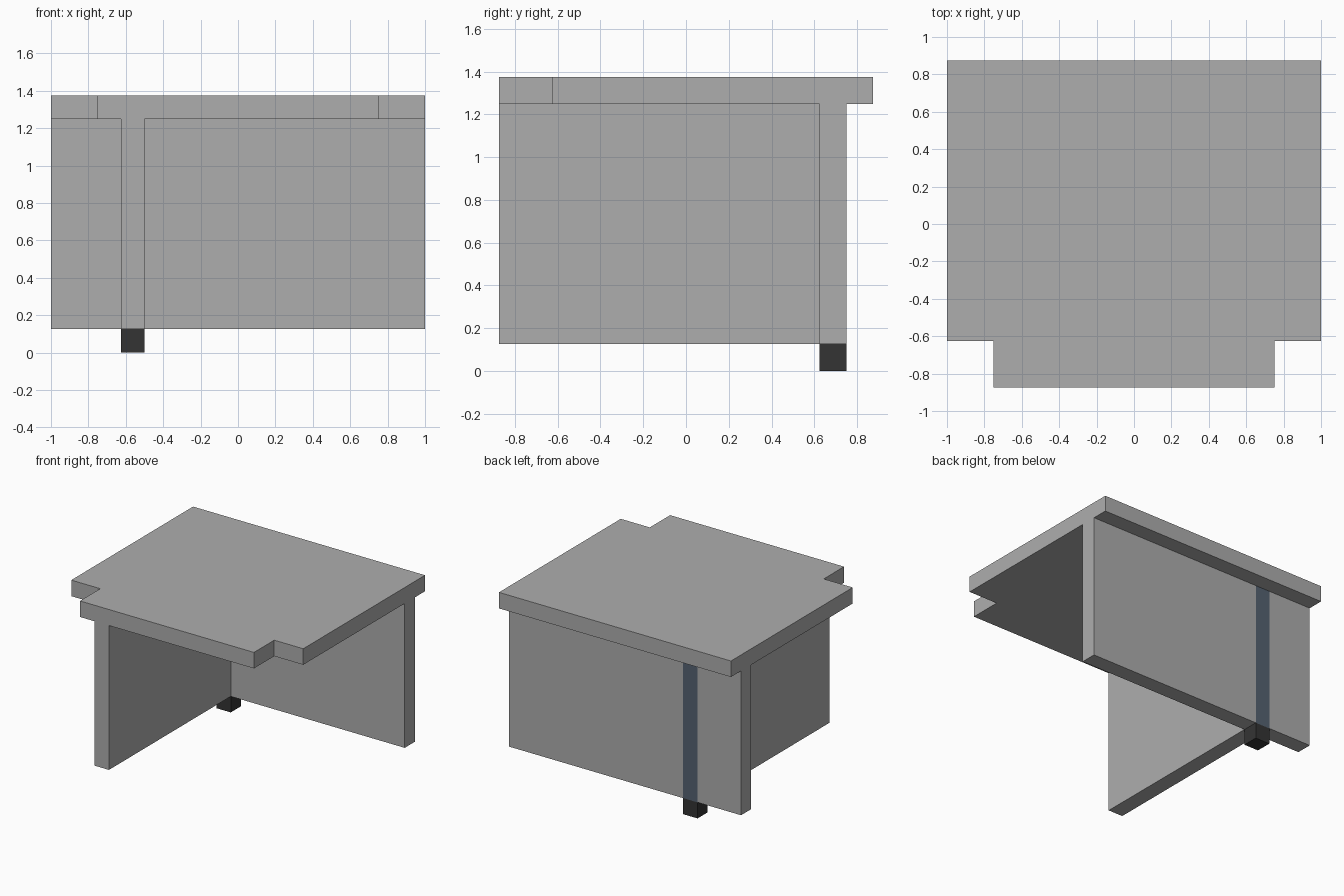
import bpy
import bmesh

old = bpy.data.objects.get("Cube")
if old:
    bpy.data.objects.remove(old, do_unlink=True)


def material(name, rgb):
    m = bpy.data.materials.new(name)
    m.use_nodes = True
    m.diffuse_color = (*rgb, 1)
    m.node_tree.nodes["Principled BSDF"].inputs["Base Color"].default_value = (*rgb, 1)
    return m


GREY = material("light grey", (0.42, 0.42, 0.42))
BLACK = material("black rubber", (0.034, 0.034, 0.034))
SLATE = material("slate blue", (0.092, 0.122, 0.165))


def prism(name, outline, z0, z1, *mats):
    """Extrude a flat outline from z0 up to z1."""
    bm = bmesh.new()
    base = bm.faces.new([bm.verts.new((x, y, z0)) for x, y in outline])
    top = bmesh.ops.extrude_face_region(bm, geom=[base])["geom"]
    verts = [v for v in top if isinstance(v, bmesh.types.BMVert)]
    bmesh.ops.translate(bm, verts=verts, vec=(0, 0, z1 - z0))
    bmesh.ops.recalc_face_normals(bm, faces=bm.faces)
    me = bpy.data.meshes.new(name)
    bm.to_mesh(me)
    bm.free()
    for m in mats:
        me.materials.append(m)
    ob = bpy.data.objects.new(name, me)
    bpy.context.collection.objects.link(ob)
    return ob


def rect(x0, x1, y0, y1):
    return [(x0, y0), (x1, y0), (x1, y1), (x0, y1)]


# Shared lines: side panel width, back panel depth, panel heights
X0, X1 = -0.625, -0.5
Y0, Y1 = 0.625, 0.75
LOW, HIGH, TOP = 0.125, 1.25, 1.375

# Table top with both front corners notched
half = [(0.75, -0.875), (0.75, -0.625), (1, -0.625), (1, 0.875)]
prism("table_top", half + [(-x, y) for x, y in reversed(half)], HIGH, TOP, GREY)

# T-shaped stand: back panel and side panel in one piece, with a slate stripe behind
stand = prism("stand_panels", [
    (-1, Y0), (X0, Y0), (X0, -0.875), (X1, -0.875), (X1, Y0), (1, Y0),
    (1, Y1), (X1, Y1), (X0, Y1), (-1, Y1)], LOW, HIGH, GREY, SLATE)
for f in stand.data.polygons:
    if f.normal.y > 0.9 and X0 < f.center.x < X1:
        f.material_index = 1

# Foot under the joint of the panels
prism("foot", rect(X0, X1, Y0, Y1), 0, LOW, BLACK)
